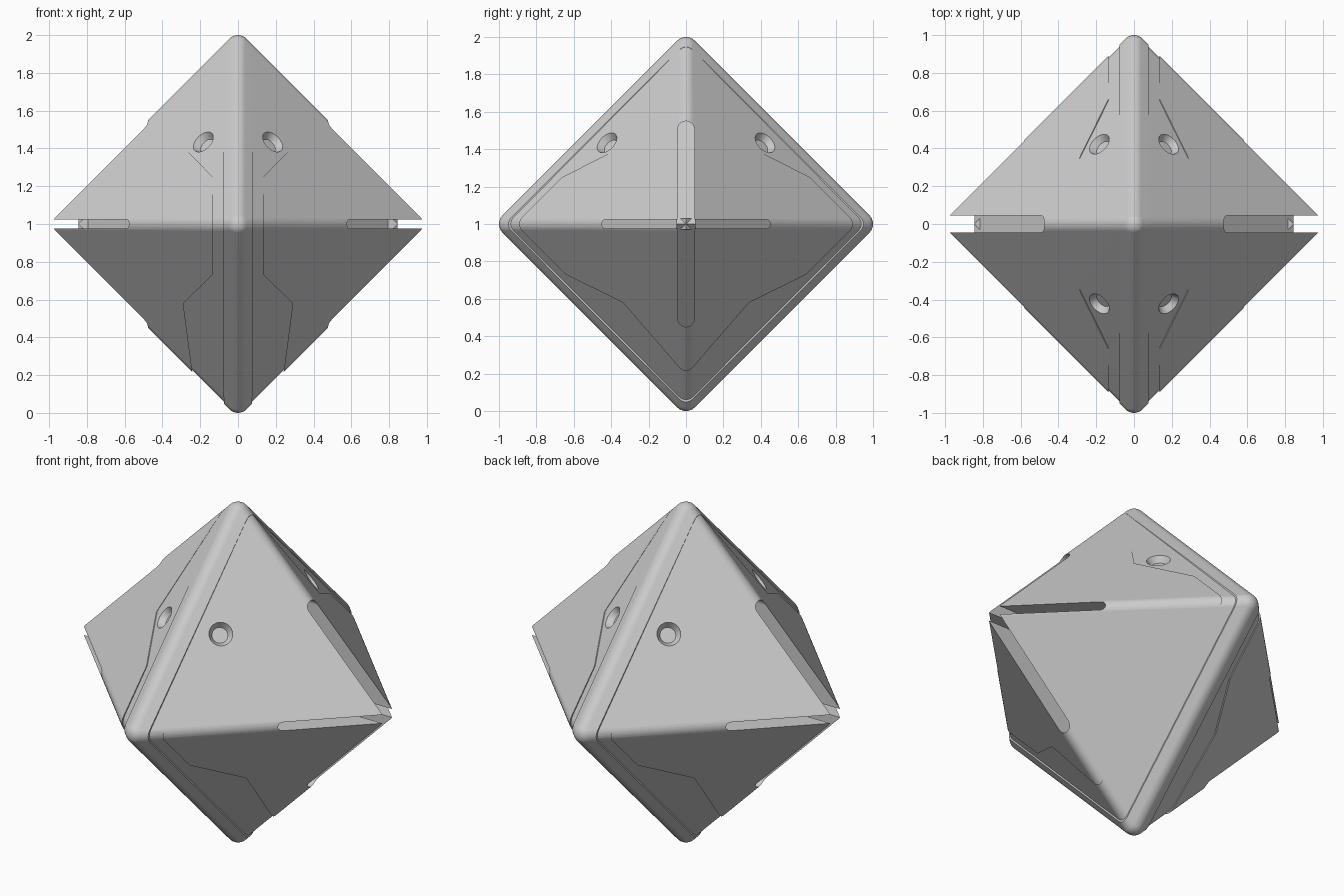
import bpy, bmesh, math
from mathutils import Vector, Matrix

if "Cube" in bpy.data.objects:
    bpy.data.objects.remove(bpy.data.objects["Cube"])

R = 0.065                      # edge rounding radius
S = 1 + (math.sqrt(3) - 1) * R  # |x|+|y|+|z| of the flat faces
C = S - R * math.sqrt(3)       # distance of rounding centres


def to_object(bm, name):
    bmesh.ops.recalc_face_normals(bm, faces=bm.faces)
    me = bpy.data.meshes.new(name)
    bm.to_mesh(me)
    bm.free()
    ob = bpy.data.objects.new(name, me)
    bpy.context.collection.objects.link(ob)
    return ob


def rounded_octahedron(name, inset=0.0, top_inset=0.0):
    bm = bmesh.new()
    for axis in range(3):
        for sign in (-1, 1):
            p = Vector((0, 0, 1))
            d = top_inset if axis == 2 and sign == 1 else inset
            p[axis] += sign * (C - d)
            bmesh.ops.create_uvsphere(bm, u_segments=32, v_segments=16, radius=R,
                                      matrix=Matrix.Translation(p))
    pts = [v.co.copy() for v in bm.verts]
    bm.free()
    bm = bmesh.new()
    for p in pts:
        bm.verts.new(p)
    bmesh.ops.convex_hull(bm, input=bm.verts[:])
    bmesh.ops.delete(bm, geom=[v for v in bm.verts if not v.link_faces], context='VERTS')
    return to_object(bm, name)


def prism(name, outline, place, half):
    """Extrude an outline of (a, b) points from -half to +half."""
    bm = bmesh.new()
    lo = [bm.verts.new(place(a, b, -half)) for a, b in outline]
    hi = [bm.verts.new(place(a, b, half)) for a, b in outline]
    n = len(outline)
    bm.faces.new(lo)
    bm.faces.new(hi)
    for i in range(n):
        bm.faces.new((lo[i], lo[(i + 1) % n], hi[(i + 1) % n], hi[i]))
    return to_object(bm, name)


def capsule(length, radius, steps=10):
    pts = []
    for sign, start in ((1, -90), (-1, 90)):
        for i in range(steps + 1):
            t = math.radians(start + 180 * i / steps)
            pts.append((sign * (length - radius) + radius * math.cos(t), radius * math.sin(t)))
    return pts


def combine(target, tool, operation):
    tool.hide_render = True
    m = target.modifiers.new(tool.name, 'BOOLEAN')
    m.operation, m.solver, m.object = operation, 'EXACT', tool
    bpy.context.view_layer.objects.active = target
    bpy.ops.object.modifier_apply(modifier=m.name)
    bpy.data.objects.remove(tool, do_unlink=True)


# Main rounded octahedron
body = rounded_octahedron("octahedron_body")

# Shallow recessed panels beside the rim, fading out toward the top
panel = [(.075, -1.1), (.22, -.95), (.29, -.42), (.135, -.27),
         (.135, .25), (.29, .41), (.08, .95)]
for side in (-1, 1):
    cutter = prism("panel_cutter", panel, lambda a, b, h: (side * a, h, 1 + b), 1.2)
    combine(body, cutter, 'DIFFERENCE')
combine(body, rounded_octahedron("panel_floor", .012, .001), 'UNION')

# Crossed slots at both x tips, then their sloping floors
combine(body, prism("slot_h", capsule(.45, .025), lambda a, b, h: (h, a, 1 + b), 1.2), 'DIFFERENCE')
combine(body, prism("slot_v", capsule(.55, .045), lambda a, b, h: (h, b, 1 + a), 1.2), 'DIFFERENCE')
diamond = [(.845, 0), (0, .845), (-.845, 0), (0, -.845)]
combine(body, prism("floor_h", diamond, lambda a, b, h: (a, b, 1 + h), .03), 'UNION')
combine(body, prism("floor_v", diamond, lambda a, b, h: (a, h, 1 + b), .05), 'UNION')

# Tapered screw holes in the four upper faces
bm = bmesh.new()
for sx in (-1, 1):
    for sy in (-1, 1):
        n = Vector((sx, sy, 1)).normalized()
        p = Vector((sx * .186, sy * .425, 1 + S - .186 - .425)) - n * .01
        rot = n.to_track_quat('Z', 'Y').to_matrix().to_4x4()
        bmesh.ops.create_cone(bm, cap_ends=True, segments=32, radius1=.043, radius2=.079,
                              depth=.06, matrix=Matrix.Translation(p) @ rot)
combine(body, to_object(bm, "hole_cutter"), 'DIFFERENCE')

# Smooth shading with crisp cuts
bpy.ops.object.select_all(action='DESELECT')
body.select_set(True)
bpy.context.view_layer.objects.active = body
bpy.ops.object.shade_smooth_by_angle(angle=math.radians(25))
wn = body.modifiers.new("weighted_normals", 'WEIGHTED_NORMAL')
wn.keep_sharp = True
